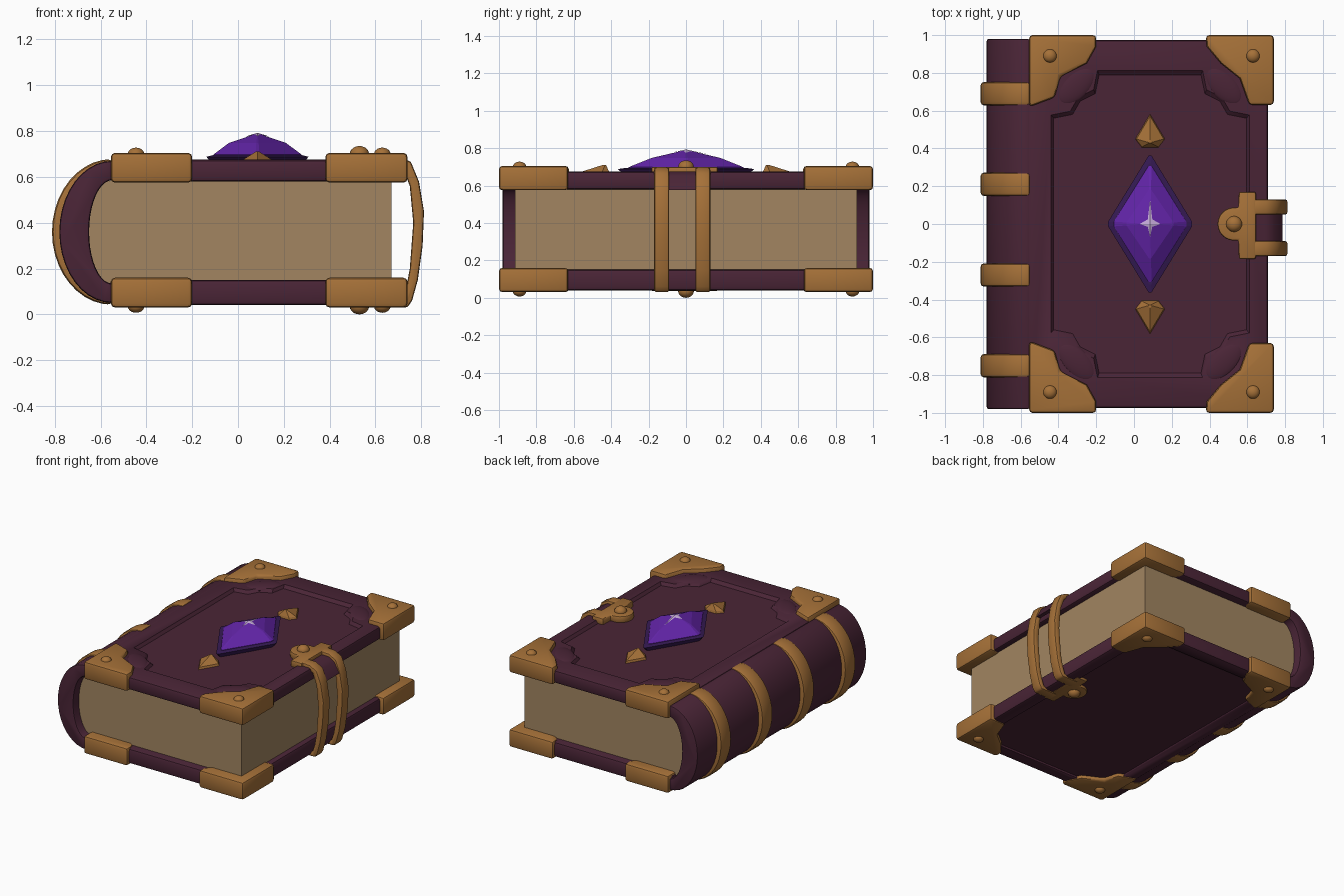
import bpy, bmesh, math
from mathutils import Matrix

if "Cube" in bpy.data.objects:
    bpy.data.objects.remove(bpy.data.objects["Cube"], do_unlink=True)


def material(name, rgb):
    m = bpy.data.materials.new(name)
    m.use_nodes = True
    m.diffuse_color = (*rgb, 1)
    bsdf = m.node_tree.nodes["Principled BSDF"]
    bsdf.inputs["Base Color"].default_value = (*rgb, 1)
    bsdf.inputs["Roughness"].default_value = 0.7
    return m


LEATHER = material("plum leather", (0.068, 0.018, 0.037))
GOLD = material("aged gold", (0.38, 0.165, 0.04))
PAPER = material("old paper", (0.36, 0.235, 0.12))
GEM = material("violet gem", (0.125, 0.018, 0.40))
SETTING = material("deep violet", (0.035, 0.010, 0.085))
GLINT = material("pale lilac", (0.55, 0.40, 0.68))

FLIP = 0.735   # z of a part on the back cover is FLIP minus z on the front cover
CX = 0.085     # centre of the cover


def finish(name, bm, mat, smooth=True):
    bmesh.ops.recalc_face_normals(bm, faces=bm.faces)
    me = bpy.data.meshes.new(name)
    bm.to_mesh(me)
    bm.free()
    me.materials.append(mat)
    ob = bpy.data.objects.new(name, me)
    bpy.context.collection.objects.link(ob)
    if smooth:
        bpy.ops.object.select_all(action='DESELECT')
        ob.select_set(True)
        bpy.context.view_layer.objects.active = ob
        bpy.ops.object.shade_smooth_by_angle(angle=math.radians(38))
    return ob


def loft(name, rings, mat, bevel=0, smooth=True):
    """Skin equal-length rings of 3D points and cap both ends."""
    bm = bmesh.new()
    loops = [[bm.verts.new(p) for p in ring] for ring in rings]
    n = len(loops[0])
    for a, b in zip(loops, loops[1:]):
        for i in range(n):
            j = (i + 1) % n
            bm.faces.new((a[i], a[j], b[j], b[i]))
    bm.faces.new(loops[0])
    bm.faces.new(loops[-1])
    bmesh.ops.recalc_face_normals(bm, faces=bm.faces)
    if bevel:
        sharp = [e for e in bm.edges if e.calc_face_angle(0) > math.radians(40)]
        bmesh.ops.bevel(bm, geom=sharp, offset=bevel, segments=2, profile=0.5,
                        affect='EDGES', clamp_overlap=True)
    return finish(name, bm, mat, smooth)


def plate(name, outline, z0, z1, mat, bevel=0, grow=1.0):
    """Extrude an xy outline upward, optionally scaling the top about the cover centre."""
    top = [(CX + (x - CX) * grow, y * grow, z1) for x, y in outline]
    return loft(name, [[(x, y, z0) for x, y in outline], top], mat, bevel)


def slab(name, profile, y0, y1, mat, bevel=0):
    """Extrude an xz profile along y."""
    return loft(name, [[(x, y, z) for x, z in profile] for y in (y0, y1)], mat, bevel)


def rect(x0, x1, y):
    return [(x0, -y), (x1, -y), (x1, y), (x0, y)]


def diamond(a, b, cut=0.12):
    """Diamond outline with slightly clipped corners."""
    pts = []
    for dx, dy in ((1, 0), (0, 1), (-1, 0), (0, -1)):
        for s in (-1, 1):
            u, v = dx * (1 - cut) - dy * s * cut, dy * (1 - cut) + dx * s * cut
            pts.append((CX + a * u, b * v))
    return pts


def arc(rx, rz, n=20):
    """Left half of an ellipse at the spine, from top to bottom."""
    return [(-0.55 - rx * math.sin(math.pi * i / n), 0.36 + rz * math.cos(math.pi * i / n))
            for i in range(n + 1)]


def dome(name, loc, size, mat, turn=0):
    bm = bmesh.new()
    bmesh.ops.create_uvsphere(bm, u_segments=20, v_segments=10, radius=1)
    bm.transform(Matrix.Translation(loc) @ Matrix.Rotation(turn, 4, 'Z')
                 @ Matrix.Diagonal((*size, 1)))
    return finish(name, bm, mat)


def carve(target, cutter):
    mod = target.modifiers.new("recess", 'BOOLEAN')
    mod.operation = 'DIFFERENCE'
    mod.solver = 'EXACT'
    mod.object = cutter
    cutter.hide_render = True
    cutter.hide_viewport = True


# Page block with a rounded back
slab("pages", [(0.67, 0.13), (0.67, 0.585), (-0.55, 0.585)] + arc(0.10, 0.225)[1:-1]
     + [(-0.55, 0.13)], -0.915, 0.915, PAPER)

# Covers with sunken panels
front_cover = plate("front_cover", rect(-0.56, 0.71, 0.975), 0.58, 0.675, LEATHER, 0.018)
back_cover = plate("back_cover", rect(-0.56, 0.71, 0.975), 0.04, 0.15, LEATHER, 0.018)
quarter = [(0.51, 0.56), (0.41, 0.58), (0.37, 0.65), (0.29, 0.69), (0.27, 0.79)]
panel = []
for sx, sy in ((1, 1), (-1, 1), (-1, -1), (1, -1)):
    corner = [(CX + sx * x, sy * y) for x, y in quarter]
    panel += corner if sx * sy > 0 else corner[::-1]
carve(front_cover, plate("panel_cutter", panel, 0.655, 0.695, LEATHER, grow=1.06))
carve(front_cover, plate("setting_cutter", diamond(0.26, 0.38, 0), 0.63, 0.67, LEATHER, grow=1.2))
carve(back_cover, plate("back_panel_cutter", rect(-0.46, 0.62, 0.88), 0.02, 0.055, LEATHER))

# Curved spine and its raised bands
slab("spine", arc(0.23, 0.31) + arc(0.10, 0.225)[::-1], -0.98, 0.98, LEATHER, 0.012)
for i in range(4):
    y = 0.69 - 0.48 * i
    slab(f"spine_band_{i + 1}", arc(0.262, 0.318) + arc(0.2, 0.28)[::-1],
         y - 0.062, y + 0.062, GOLD, 0.018)

# Metal corner caps with rivets, on both covers
inner_cap = [(-0.555, 1), (-0.2, 1), (-0.2, 0.94), (-0.25, 0.85), (-0.39, 0.78),
             (-0.42, 0.67), (-0.555, 0.62)]
outer_cap = [(0.74, 1), (0.38, 1), (0.385, 0.94), (0.46, 0.85), (0.56, 0.77),
             (0.61, 0.63), (0.74, 0.63)]
for side, outline, rx in (("spine", inner_cap, -0.445), ("edge", outer_cap, 0.63)):
    for end, sy in (("rear", 1), ("near", -1)):
        pts = [(x, sy * y) for x, y in outline]
        for cover, z0, z1, rz in (("front", 0.575, 0.705, 0.7), ("back", 0.03, 0.16, FLIP - 0.7)):
            plate(f"{cover}_{side}_{end}_cap", pts, z0, z1, GOLD, 0.018)
            dome(f"{cover}_{side}_{end}_rivet", (rx, sy * 0.89, rz), (0.036, 0.036, 0.028), GOLD)
        # Tooled leather leaf beside each front cap
        lx = CX + (0.39 if side == "edge" else -0.39)
        dome(f"{side}_{end}_leaf", (lx, sy * 0.73, 0.665), (0.13, 0.07, 0.022), LEATHER,
             math.radians(45) * sy * (1 if side == "spine" else -1))

# Gem in its setting
loft("gem_setting", [[(x, y, z) for x, y in diamond(a, b, 0.03)]
                     for a, b, z in ((0.17, 0.3, 0.62), (0.23, 0.375, 0.688), (0.2, 0.33, 0.695))],
     SETTING, smooth=False)
loft("gem", [[(x, y, z) for x, y in diamond(a, b, 0.04)]
             for a, b, z in ((0.2, 0.32, 0.68), (0.2, 0.32, 0.698),
                             (0.13, 0.19, 0.748), (0.002, 0.003, 0.79))], GEM, smooth=False)

# Thin star-shaped glint lying on the gem's crown
bm = bmesh.new()
star = [(0.055, 0), (0.012, 0.025), (0, 0.13), (-0.012, 0.025),
        (-0.055, 0), (-0.012, -0.015), (0, -0.07), (0.012, -0.015)]
ring = [bm.verts.new((CX + x, y, 0.793 - 0.042 * (abs(x) / 0.13 + abs(y) / 0.19)))
        for x, y in star]
peak = bm.verts.new((CX, 0, 0.793))
for i in range(8):
    bm.faces.new((ring[i], ring[(i + 1) % 8], peak))
finish("gem_glint", bm, GLINT, False)

# Pointed studs above and below the gem
for name, s in (("rear", 1), ("near", -1)):
    base = [(-0.045, 0.405), (0.045, 0.405), (0.08, 0.45), (0, 0.585), (-0.08, 0.45)]
    low = [(CX + x, s * y, 0.65) for x, y in base]
    mid = [(CX + x * 0.9, s * (0.45 + (y - 0.45) * 0.9), 0.67) for x, y in base]
    tip = [(CX + x * 0.1, s * (0.43 + (y - 0.43) * 0.1), 0.71) for x, y in base]
    loft(f"{name}_stud", [low, mid, tip], GOLD, smooth=False)

# Clasp plates, bosses, bars and leather tab
disc = [(0.53 + 0.088 * math.cos(math.radians(t)), 0.088 * math.sin(math.radians(t)))
        for t in range(75, 286, 15)]
clasp = disc + [(0.555, -0.185), (0.645, -0.185), (0.645, 0.17), (0.555, 0.17)]
for cover, z0, z1 in (("front", 0.65, 0.7), ("back", 0.035, 0.085)):
    plate(f"{cover}_clasp_plate", clasp, z0, z1, GOLD, 0.01)
    dome(f"{cover}_clasp_boss", (0.53, 0, 0.7 if cover == "front" else FLIP - 0.7),
         (0.042, 0.042, 0.035), GOLD)
bar = [(0.6, 0.7), (0.7, 0.695), (0.755, 0.665), (0.79, 0.58), (0.812, 0.45), (0.806, 0.3),
       (0.785, 0.15), (0.76, 0.06), (0.74, 0.03), (0.6, 0.03), (0.6, 0.06), (0.715, 0.06),
       (0.735, 0.12), (0.75, 0.2), (0.765, 0.4), (0.75, 0.56), (0.72, 0.64), (0.69, 0.66),
       (0.6, 0.66)]
for name, y in (("rear", 0.09), ("near", -0.13)):
    slab(f"{name}_clasp_bar", bar, y - 0.04, y + 0.04, GOLD, 0.012)
slab("clasp_tab", [(0.6, 0.675), (0.7, 0.675), (0.745, 0.65), (0.785, 0.575), (0.755, 0.575),
                   (0.72, 0.64), (0.6, 0.64)], -0.095, 0.055, LEATHER)
